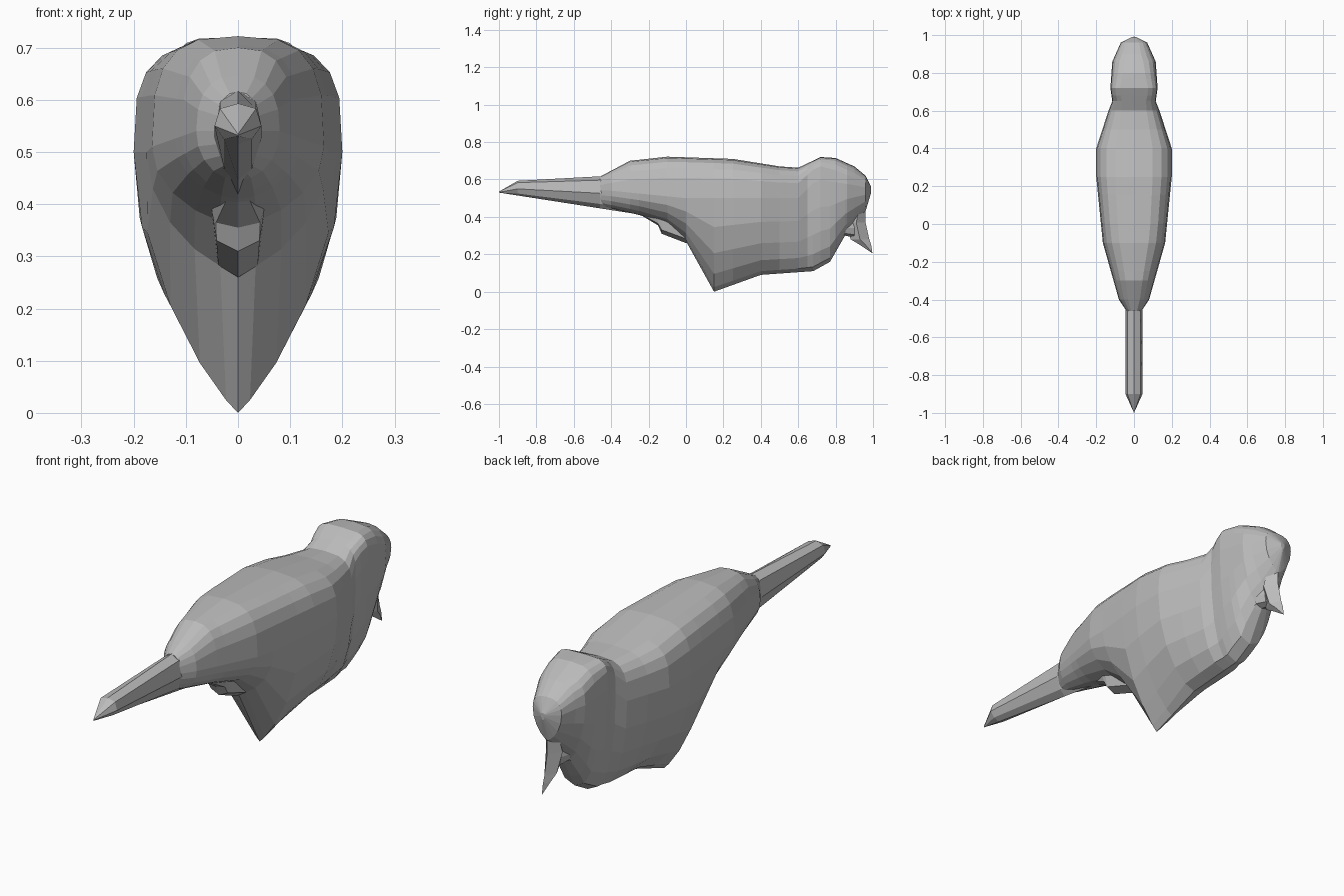
import bpy
import bmesh
from math import sin, cos, pi

old = bpy.data.objects.get("Cube")
if old:
    bpy.data.objects.remove(old, do_unlink=True)

# Single stone grey
grey = bpy.data.materials.new("stone grey")
grey.use_nodes = True
tone = (0.5, 0.5, 0.5, 1)
grey.diffuse_color = tone
grey.node_tree.nodes["Principled BSDF"].inputs["Base Color"].default_value = tone


def follow(line, y):
    """Height of a polyline at a place along the length."""
    if y <= line[0][0]:
        return line[0][1]
    for (start, low), (end, high) in zip(line, line[1:]):
        if y <= end:
            return low + (high - low) * (y - start) / (end - start)
    return line[-1][1]


def ring(y, top, bottom, width, middle, upper, lower, sides):
    """Egg-shaped section: boxy above the widest height, tapering below."""
    points = []
    for i in range(sides):
        angle = 2 * pi * i / sides
        across, up = cos(angle), sin(angle)
        power = upper if up >= 0 else lower
        x = width * abs(across) ** power * (1 if across > 0 else -1)
        if up >= 0:
            z = middle + (top - middle) * up ** upper
        else:
            z = middle - (middle - bottom) * abs(up)
        points.append((x, y, z))
    return points


def loft(name, rings):
    """Skin a list of equal rings and cap both ends."""
    bm = bmesh.new()
    loops = [[bm.verts.new(point) for point in points] for points in rings]
    count = len(loops[0])
    for near, far in zip(loops, loops[1:]):
        for i in range(count):
            j = (i + 1) % count
            bm.faces.new((near[i], near[j], far[j], far[i]))
    bm.faces.new(loops[0])
    bm.faces.new(loops[-1])
    bmesh.ops.remove_doubles(bm, verts=bm.verts, dist=0.0005)
    bmesh.ops.recalc_face_normals(bm, faces=bm.faces)
    mesh = bpy.data.meshes.new(name)
    bm.to_mesh(mesh)
    bm.free()
    mesh.materials.append(grey)
    obj = bpy.data.objects.new(name, mesh)
    bpy.context.collection.objects.link(obj)


def loft_outline(name, top, bottom, width, middle, upper, lower, sides):
    """Loft through a ring wherever the side outline or the plan bends."""
    stations = sorted({y for line in (top, bottom, width) for y, _ in line})
    lines = (top, bottom, width, middle, upper, lower)
    loft(name, [ring(y, *[follow(line, y) for line in lines], sides) for y in stations])


# Body and head: back line, belly line, plan, and roundness along the length
loft_outline(
    "body_and_head",
    top=[(-.46, .615), (-.3, .7), (-.1, .722), (.25, .71), (.5, .67), (.6, .663),
         (.72, .72), (.8, .715), (.9, .67), (.96, .62), (.99, .56)],
    bottom=[(-.46, .46), (-.25, .41), (-.1, .36), (0, .27), (.15, 0), (.4, .09),
            (.68, .11), (.77, .16), (.85, .3), (.96, .43), (.99, .53)],
    width=[(-.46, .04), (-.4, .08), (-.1, .165), (.25, .2), (.4, .2), (.6, .135),
           (.65, .115), (.72, .125), (.86, .115), (.96, .07), (.99, .01)],
    middle=[(-.4, .54), (0, .5), (.6, .5), (.7, .6), (.9, .57), (1, .55)],
    upper=[(-.4, .8), (0, .6), (.6, .6), (.7, .4), (.9, .8)],
    lower=[(-.4, 1), (0, 1.4), (.1, 1.8), (.2, 1.8), (.4, 1.2), (.6, .8),
           (.8, .8), (.9, 1.5)],
    sides=20,
)

# Tail: long tapered blade with a ridged underside
loft_outline(
    "tail",
    top=[(-1, .535), (-.9, .593), (-.46, .617), (-.25, .6)],
    bottom=[(-1, .53), (-.25, .413)],
    width=[(-1, 0), (-.9, .045)],
    middle=[(-1, .532), (-.9, .55), (-.25, .515)],
    upper=[(-1, .75)],
    lower=[(-1, 1.5)],
    sides=8,
)

# Tucked feet under the rear of the belly
loft_outline(
    "tucked_feet",
    top=[(-.25, .44), (0, .42), (.06, .36)],
    bottom=[(-.25, .415), (-.15, .355), (-.13, .31), (0, .26)],
    width=[(-.25, .02), (-.15, .05), (0, .045)],
    middle=[(-.25, .43), (-.13, .38), (.06, .32)],
    upper=[(0, .5)],
    lower=[(0, .5)],
    sides=8,
)


# Beak: a downward spike of stacked diamonds
def diamond(y, z, width, depth):
    return [(width, y, z), (0, y + depth, z), (-width, y, z), (0, y - depth, z)]


loft("beak", [
    diamond(.93, .46, .03, .03),
    diamond(.91, .37, .04, .05),
    diamond(.93, .28, .025, .05),
    diamond(.96, .25, .015, .03),
    diamond(.997, .205, 0, 0),
])

# Throat wedge joining the beak to the breast
loft_outline(
    "throat",
    top=[(.8, .4)],
    bottom=[(.8, .22), (.85, .3), (.9, .29)],
    width=[(.8, .06), (.9, .025)],
    middle=[(.8, .34)],
    upper=[(.8, .8)],
    lower=[(.8, .8)],
    sides=8,
)
